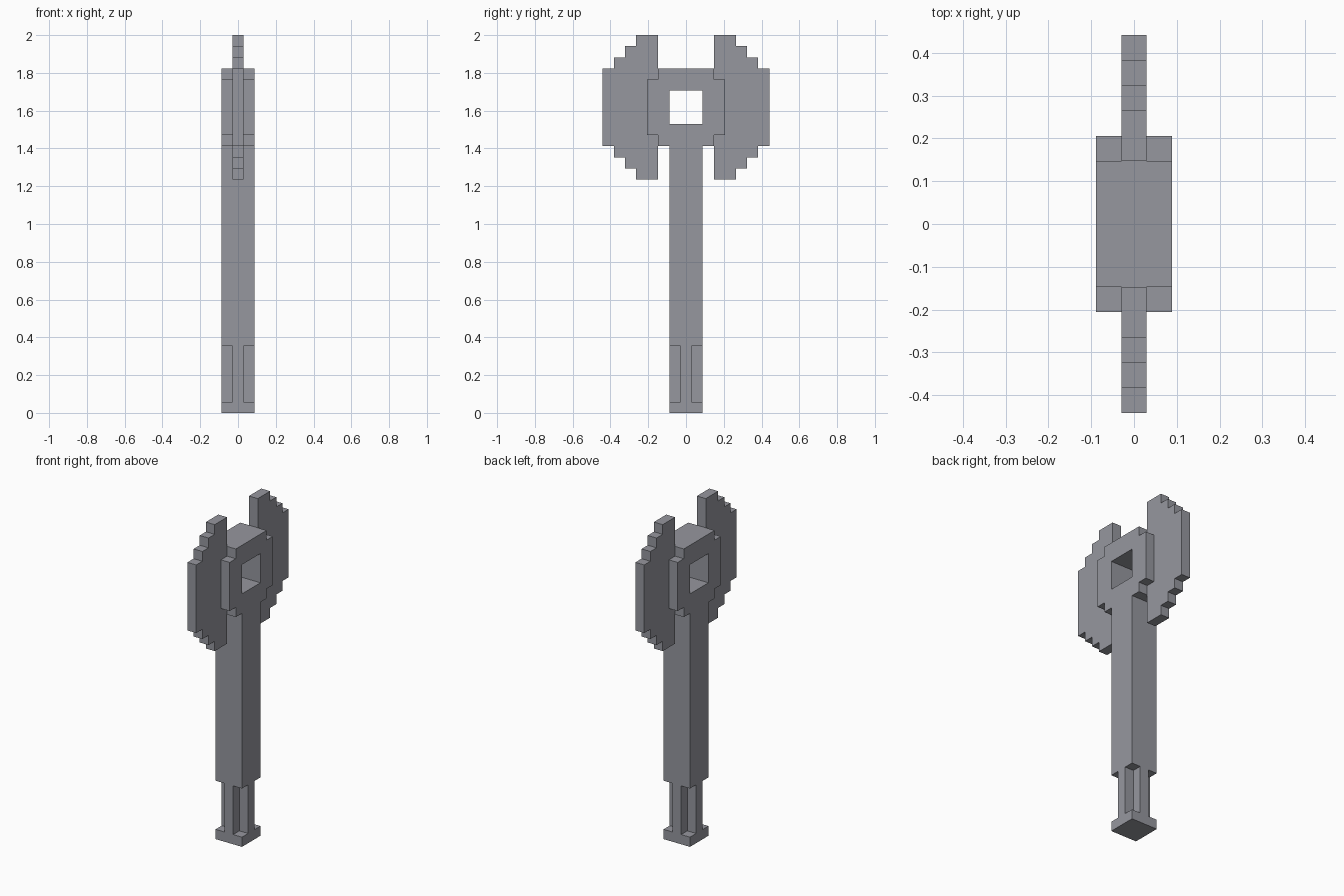
import bpy
import bmesh
from mathutils import Vector

U = 2 / 34  # one block of the grid

cube = bpy.data.objects.get("Cube")
if cube:
    bpy.data.objects.remove(cube, do_unlink=True)

steel = bpy.data.materials.new("grey_steel")
steel.use_nodes = True
GREY = (0.305, 0.31, 0.345, 1)
steel.diffuse_color = GREY
steel.node_tree.nodes["Principled BSDF"].inputs["Base Color"].default_value = GREY


def prism(name, outline, axis, start, end, mirror=False):
    """Extrude an outline, in blocks, along x (outline is y, z) or z (outline is x, y)."""
    def place(a, b):
        return Vector((start, a, b) if axis == "x" else (a, b, start)) * U

    bm = bmesh.new()
    face = bm.faces.new([bm.verts.new(place(a, b)) for a, b in outline])
    step = Vector((1, 0, 0) if axis == "x" else (0, 0, 1)) * (end - start) * U
    new = bmesh.ops.extrude_face_region(bm, geom=[face], use_keep_orig=True)["geom"]
    bmesh.ops.translate(bm, vec=step, verts=[v for v in new if isinstance(v, bmesh.types.BMVert)])
    bmesh.ops.recalc_face_normals(bm, faces=bm.faces)
    if mirror:  # open the seam so both halves join without inner walls
        seam = [f for f in bm.faces if all(abs(v.co.y) < 1e-5 for v in f.verts)]
        bmesh.ops.delete(bm, geom=seam, context="FACES")
    mesh = bpy.data.meshes.new(name)
    bm.to_mesh(mesh)
    bm.free()
    mesh.materials.append(steel)
    obj = bpy.data.objects.new(name, mesh)
    bpy.context.collection.objects.link(obj)
    if mirror:
        mod = obj.modifiers.new("Mirror", "MIRROR")
        mod.use_axis = (False, True, False)
    return obj


W, N = 1.5, 0.5  # half widths of the thick and thin parts
square = [(-W, -W), (W, -W), (W, W), (-W, W)]

# Handle: pommel, grip with notched corners, shaft
plus = []
for sx, sy in ((1, 1), (-1, 1), (-1, -1), (1, -1)):
    corner = [(W * sx, N * sy), (N * sx, N * sy), (N * sx, W * sy)]
    plus += corner if sx * sy > 0 else corner[::-1]
prism("pommel", square, "z", 0, 1)
prism("grip", plus, "z", 1, 6)
prism("shaft", square, "z", 6, 24)

# Head: half of a notched block around a square window
head = [(0, 24), (2.5, 24), (2.5, 25), (3.5, 25), (3.5, 30), (2.5, 30), (2.5, 31),
        (0, 31), (0, 29), (W, 29), (W, 26), (0, 26)]
prism("axe_head", head, "x", -W, W, mirror=True)

# Blades: stepped edge, the same above and below the middle height
MID = 27.5
upper = [(7.5, 3.5)]
for i in range(3):
    upper += [(6.5 - i, 3.5 + i), (6.5 - i, 4.5 + i)]
upper.append((2.5, 6.5))
blade = [(y, MID + h) for y, h in upper] + [(y, MID - h) for y, h in reversed(upper)]
prism("axe_blades", blade, "x", -N, N, mirror=True)
